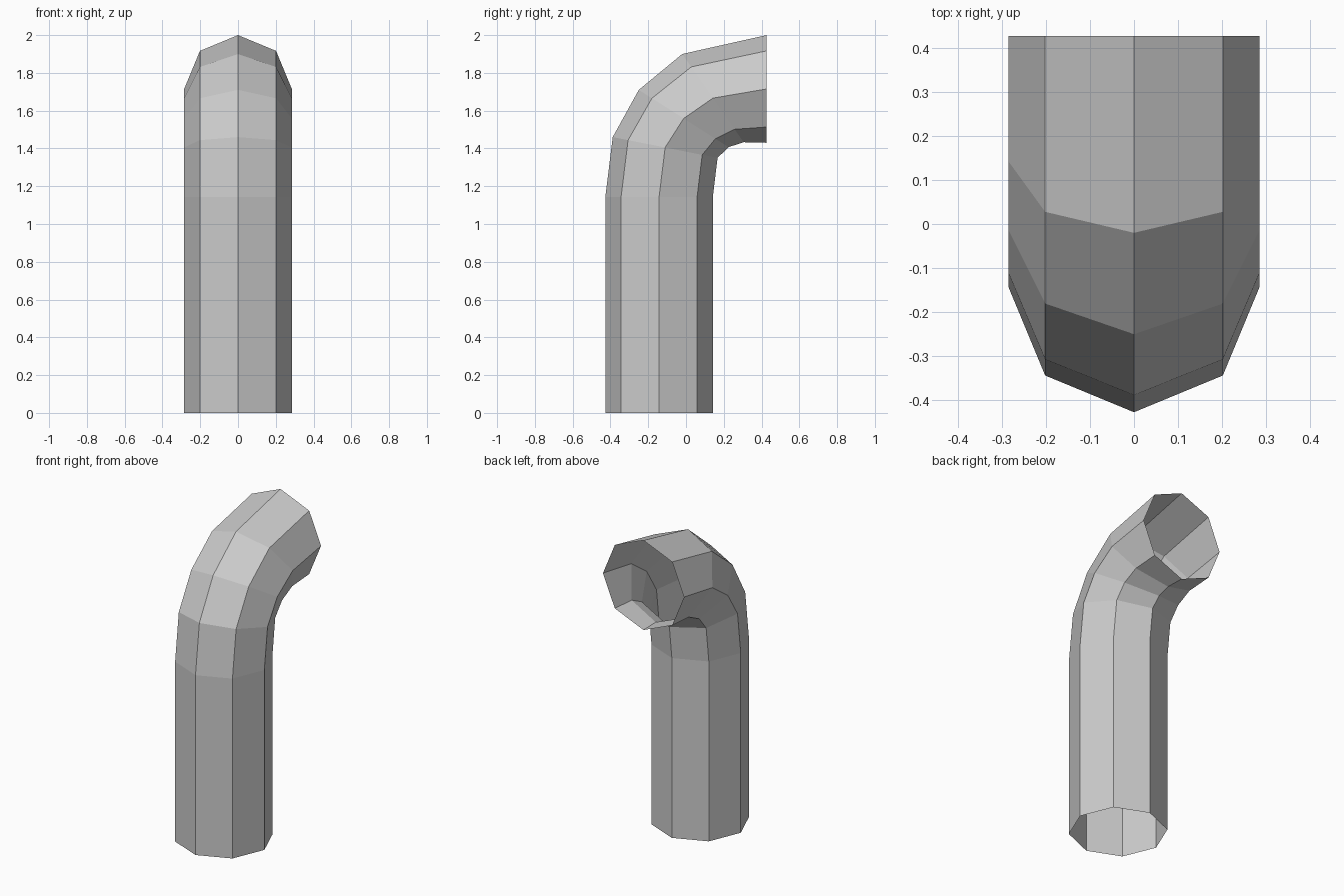
import bpy, bmesh, math

if "Cube" in bpy.data.objects:
    bpy.data.objects.remove(bpy.data.objects["Cube"])

SIDES, RADIUS = 8, 0.285

# Bend rings: (outer y, outer z, inner y, inner z)
rings = [
    (-0.427, 0.00, 0.142, 0.00),
    (-0.427, 1.143, 0.142, 1.143),
    (-0.388, 1.46, 0.167, 1.35),
    (-0.25, 1.71, 0.225, 1.407),
    (-0.02, 1.90, 0.305, 1.433),
    (0.427, 2.00, 0.427, 1.43),
]

bm = bmesh.new()
loops = []
for oy, oz, iy, iz in rings:
    loop = []
    for i in range(SIDES):
        a = 2 * math.pi * i / SIDES
        t = (1 - math.cos(a)) / 2  # 0 = outside of bend, 1 = inside
        loop.append(bm.verts.new((RADIUS * math.sin(a),
                                  oy + (iy - oy) * t,
                                  oz + (iz - oz) * t)))
    loops.append(loop)

# Open-ended tube skin
for lo, hi in zip(loops, loops[1:]):
    for i in range(SIDES):
        j = (i + 1) % SIDES
        bm.faces.new((lo[i], lo[j], hi[j], hi[i]))
bm.normal_update()

mesh = bpy.data.meshes.new("bent_pipe")
bm.to_mesh(mesh)
bm.free()
pipe = bpy.data.objects.new("bent_pipe", mesh)
bpy.context.collection.objects.link(pipe)
